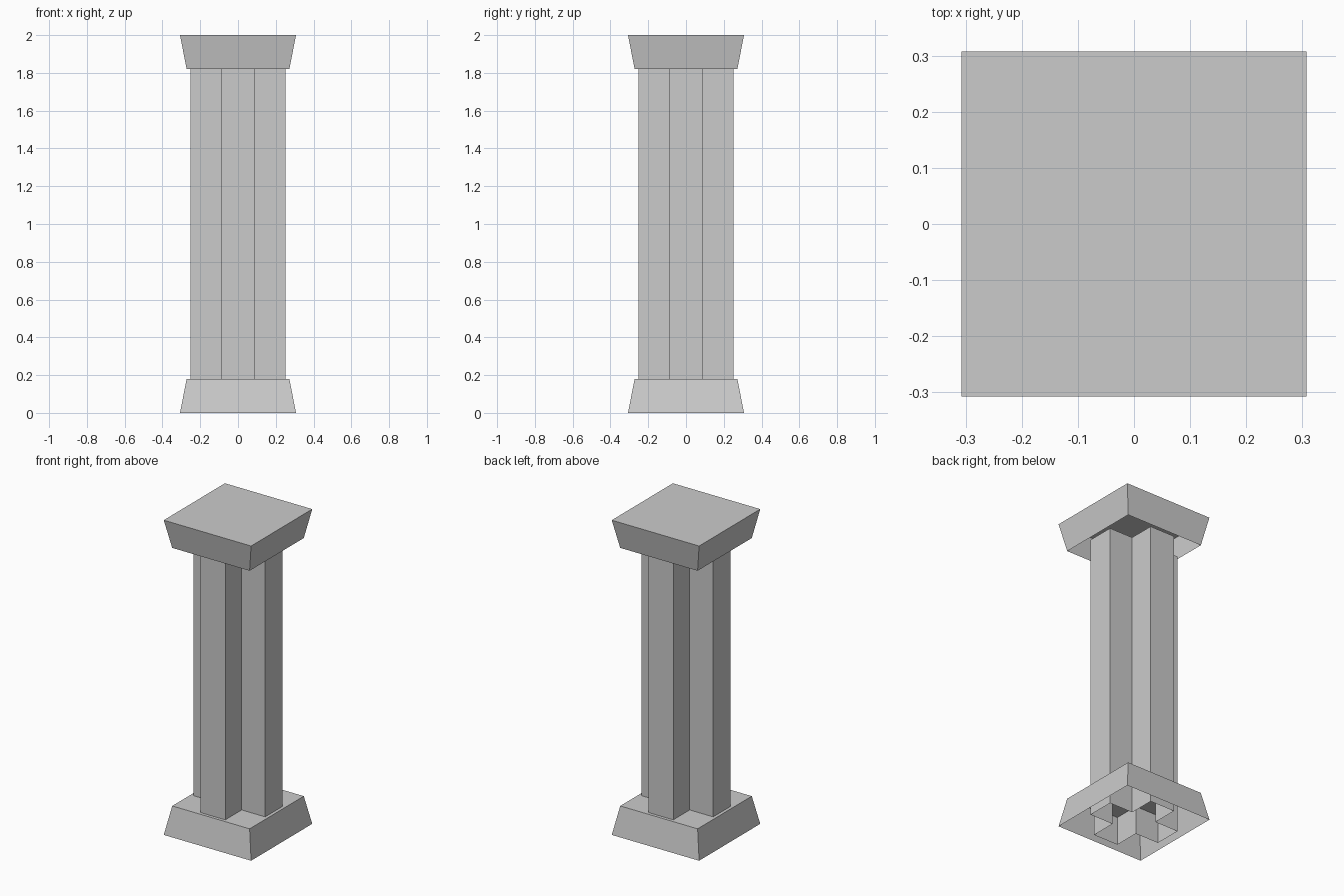
import bpy

if "Cube" in bpy.data.objects:
    bpy.data.objects.remove(bpy.data.objects["Cube"])

OUTER, INNER = 0.307, 0.272    # half widths of the flared blocks
REACH, ARM = 0.252, 0.087      # plus-shaped shaft: arm reach and half width
BLOCK_H, HEIGHT = 0.18, 2.0


def square(r):
    return [(-r, -r), (r, -r), (r, r), (-r, r)]


def loft(name, bottom, top, z0, z1, lid=False):
    """Open-ended walls between two matching outlines, optionally closed on top."""
    n = len(bottom)
    verts = [(x, y, z0) for x, y in bottom] + [(x, y, z1) for x, y in top]
    faces = [(i, (i + 1) % n, n + (i + 1) % n, n + i) for i in range(n)]
    if lid:
        faces.append(tuple(range(n, 2 * n)))
    mesh = bpy.data.meshes.new(name)
    mesh.from_pydata(verts, [], faces)
    mesh.update()
    obj = bpy.data.objects.new(name, mesh)
    bpy.context.collection.objects.link(obj)
    return obj


# Flared base, hollow underneath
loft("base", square(OUTER), square(INNER), 0, BLOCK_H, lid=True)

# Flared cap, hollow underneath
loft("capital", square(INNER), square(OUTER), HEIGHT - BLOCK_H, HEIGHT, lid=True)

# Plus-shaped shaft: one corner of the outline turned four times
plus = []
corner = [(REACH, -ARM), (REACH, ARM), (ARM, ARM)]
for _ in range(4):
    plus += corner
    corner = [(-y, x) for x, y in corner]
loft("shaft", plus, plus, 0, HEIGHT - BLOCK_H)
